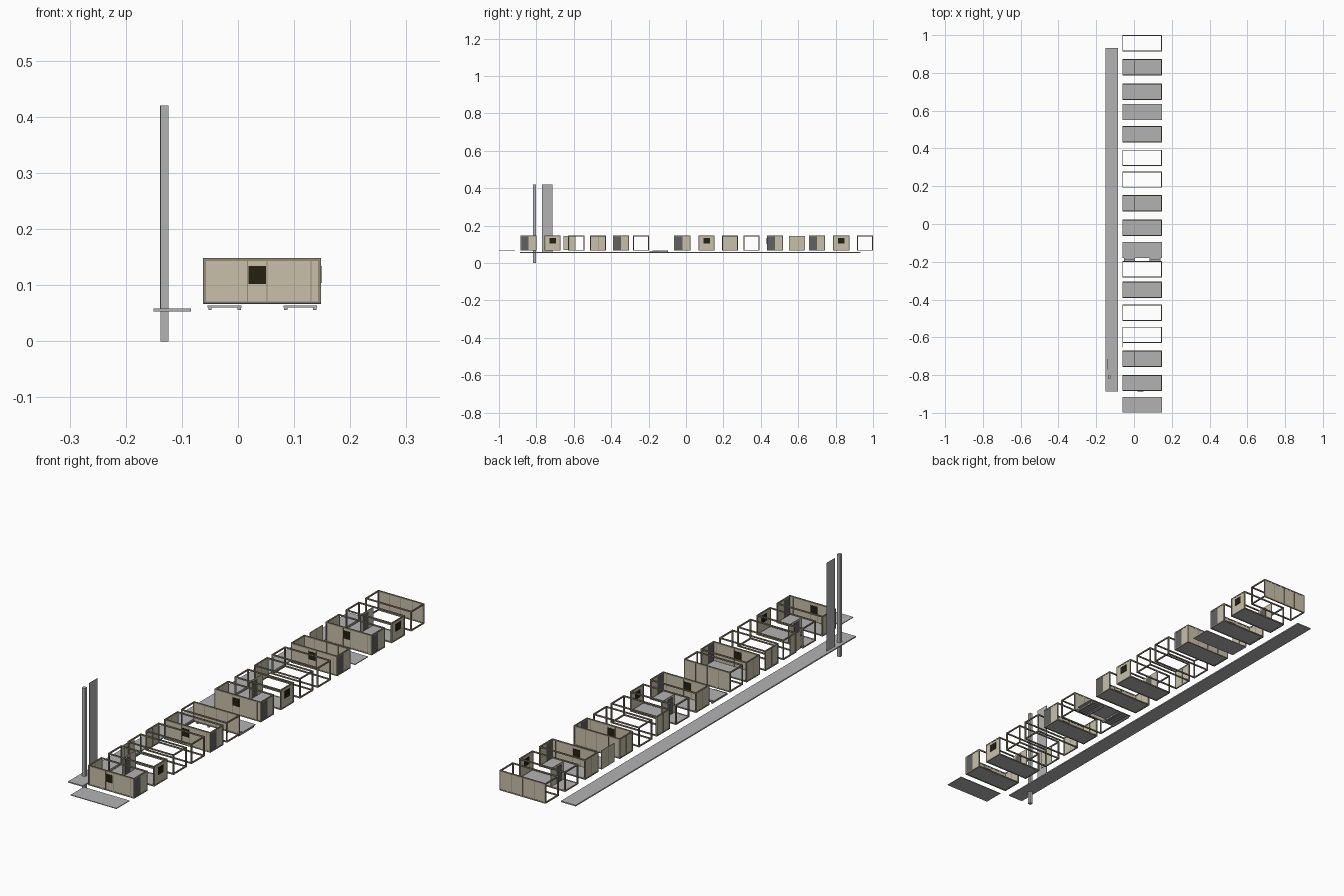
import bpy, bmesh
from mathutils import Vector

cube = bpy.data.objects.get("Cube")
if cube:
    bpy.data.objects.remove(cube, do_unlink=True)


def material(name, r, g, b):
    m = bpy.data.materials.new(name)
    m.use_nodes = True
    m.diffuse_color = (r, g, b, 1)
    m.node_tree.nodes["Principled BSDF"].inputs["Base Color"].default_value = (r, g, b, 1)
    return m


BEIGE = material("beige wall", .58, .53, .40)
FRAME = material("olive frame", .29, .26, .18)
GREY = material("concrete grey", .45, .45, .45)
DOOR = material("dark door grey", .12, .12, .12)
BLACK = material("window black", .017, .015, .005)

# Shared module dimensions
X0, X1, Z0, Z1 = -.062, .148, .066, .148
HALF, BEAM, SKIN = .043, .005, .003


def boxes(name, mat, spans):
    """One object made of boxes given as ((x0, x1), (y0, y1), (z0, z1))."""
    bm = bmesh.new()
    for span in spans:
        lo = Vector(s[0] for s in span)
        hi = Vector(s[1] for s in span)
        cube = bmesh.ops.create_cube(bm, size=1)
        for v in cube["verts"]:
            v.co = (lo + hi) / 2 + v.co * (hi - lo)
    mesh = bpy.data.meshes.new(name)
    bm.to_mesh(mesh)
    bm.free()
    mesh.materials.append(mat)
    ob = bpy.data.objects.new(name, mesh)
    bpy.context.collection.objects.link(ob)
    return ob


def around(c, w):
    return (c - w / 2, c + w / 2)


def frame(y):
    """Twelve beams along the edges of a module."""
    xs = ((X0, X0 + BEAM), (X1 - BEAM, X1))
    ys = ((y - HALF, y - HALF + BEAM), (y + HALF - BEAM, y + HALF))
    zs = ((Z0, Z0 + BEAM), (Z1 - BEAM, Z1))
    spans = [(a, b, (Z0, Z1)) for a in xs for b in ys]
    spans += [(a, (y - HALF, y + HALF), c) for a in xs for c in zs]
    spans += [((X0, X1), b, c) for b in ys for c in zs]
    boxes("module_frame", FRAME, spans)


def floor(y, name="module_floor"):
    boxes(name, GREY, [((X0 + .001, X1 - .001), around(y, 2 * HALF - .002), (Z0 + .001, Z0 + .004))])


def long_wall(y, side, window=False):
    """Wall along x on the front (-1) or back (1) of a module."""
    yc = y + side * (HALF - .0025)
    z = (Z0 + .004, Z1 - .004)
    boxes("long_wall", BEIGE, [((X0 + .003, X1 - .003), around(yc, SKIN), z)])
    seams = (.017, .052, .13) if window else (-.01, .043, .095)
    boxes("long_wall_battens", FRAME, [(around(x, .002), around(yc, .005), z) for x in seams])
    if window:
        boxes("front_window", BLACK, [(around(.034, .031), around(yc, .006), (.102, .134))])


def end_wall(x, y0, y1, batten=True):
    """Wall across the module at the given x."""
    z = (Z0 + .004, Z1 - .004)
    boxes("end_wall", BEIGE, [(around(x, SKIN), (y0, y1), z)])
    if batten:
        boxes("end_wall_batten", FRAME, [(around(x, .005), around((y0 + y1) / 2, .002), z)])


LEFT, RIGHT = X0 + .0025, X1 - .0025


def entry_module(y):
    frame(y)
    floor(y)
    long_wall(y, -1, window=True)
    end_wall(LEFT, y - HALF, y + HALF)
    end_wall(RIGHT, y, y + HALF, batten=False)
    boxes("entry_door", DOOR, [(around(RIGHT, SKIN), (y - HALF + BEAM, y), (Z0 + BEAM, Z1 - BEAM))])


def porch_module(y):
    frame(y)
    floor(y)
    end_wall(RIGHT, y - HALF, y + HALF, batten=False)
    boxes("side_window", BLACK, [(around(RIGHT, .006), around(y, .034), (.104, .134))])
    # Inner partition with its door
    end_wall(.004, y - HALF, y + HALF, batten=False)
    boxes("porch_door", DOOR, [(around(.004, .005), around(y - .01, .034), (Z0 + BEAM, .137))])


def open_module(y):
    frame(y)


def walled_module(y):
    frame(y)
    end_wall(LEFT, y - HALF, y + HALF)


# Row of modules
for y in (-.842, -.348, -.02, .475, .70):
    entry_module(y)
for y in (-.713, .11, .83):
    porch_module(y)
for y in (-.47, .235):
    walled_module(y)
for y in (-.587, -.24, .35, .957):
    open_module(y)
for y in (-.24, .475, .957):
    long_wall(y, 1)
end_wall(LEFT, -.655, -.59)
end_wall(LEFT, .552, .635)

# Open decks between the houses
for y in (-.957, -.137, .592):
    floor(y, "deck")

# Slatted steps under the middle deck
for x in (-.024, .111):
    steps = [(around(x, .06), around(-.145 + i * .011, .007), (.06, .064)) for i in range(-4, 5)]
    steps += [(around(x + s * .026, .006), around(-.145, .1), (.056, .061)) for s in (-1, 1)]
    boxes("step_slats", GREY, steps)

# Walkway and tower
boxes("walkway", GREY, [((-.151, -.084), (-.887, .932), (.053, .058))])
boxes("tower_post", GREY, [(around(-.131, .014), around(-.81, .014), (0, .42))])
boxes("tower_panel", GREY, [(around(-.138, .002), (-.77, -.715), (.058, .42))])
